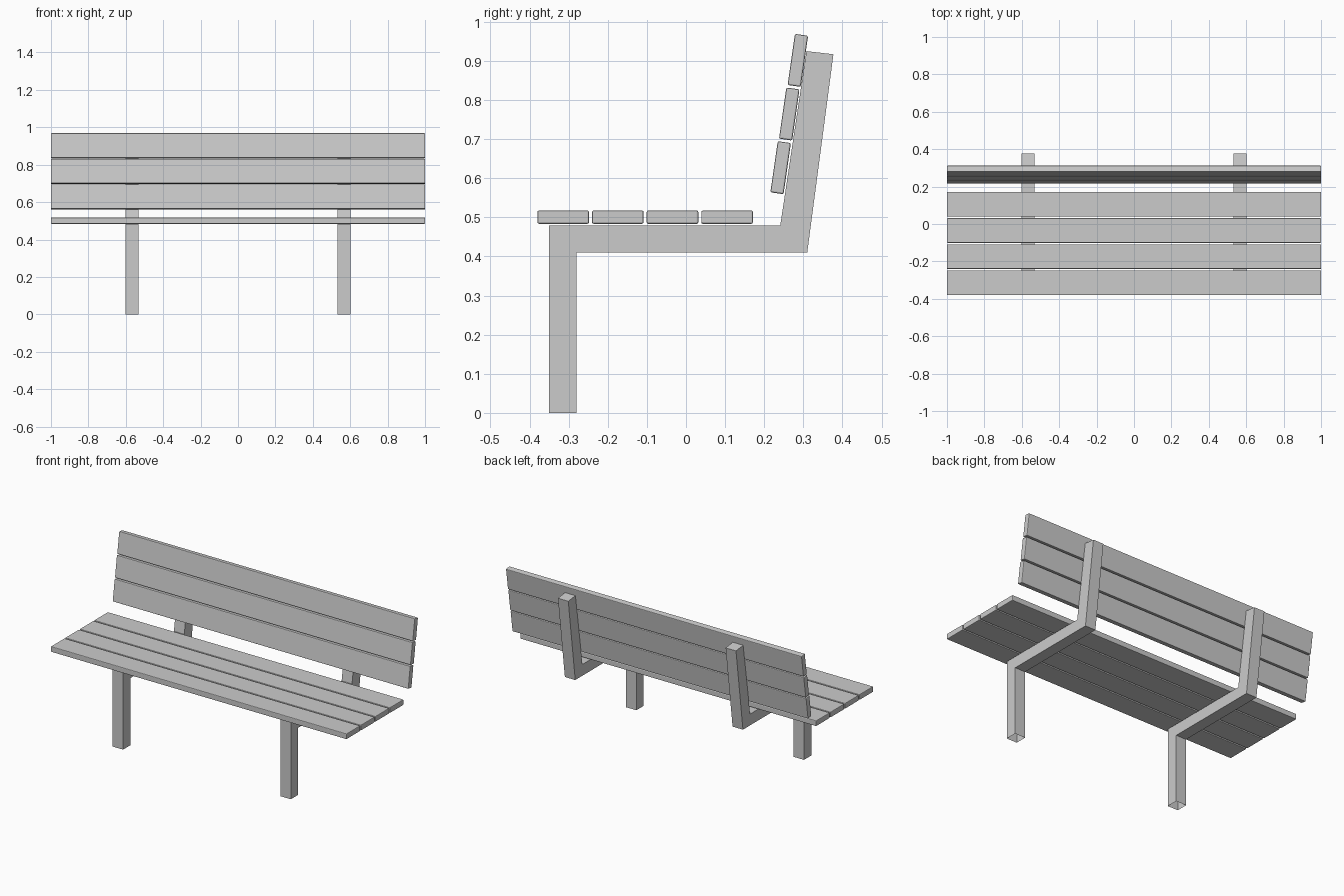
import bpy, bmesh, math

if "Cube" in bpy.data.objects:
    bpy.data.objects.remove(bpy.data.objects["Cube"])

# Bent frame profile (y, z): front leg, seat rail and leaning back post
PROFILE = [(-0.35, 0), (-0.28, 0), (-0.28, 0.41), (0.31, 0.41),
           (0.377, 0.917), (0.308, 0.925), (0.241, 0.479), (-0.35, 0.479)]


def add_object(name, bm):
    mesh = bpy.data.meshes.new(name)
    bmesh.ops.recalc_face_normals(bm, faces=bm.faces)
    bm.to_mesh(mesh)
    bm.free()
    obj = bpy.data.objects.new(name, mesh)
    bpy.context.collection.objects.link(obj)
    return obj


def frame(name, x0, x1):
    bm = bmesh.new()
    n = len(PROFILE)
    a, b = ([bm.verts.new((x, y, z)) for y, z in PROFILE] for x in (x0, x1))
    bm.faces.new(a)
    bm.faces.new(b)
    # edge 0 is the foot, left open like a tube set in the ground
    for i in range(1, n):
        j = (i + 1) % n
        bm.faces.new((a[i], a[j], b[j], b[i]))
    return add_object(name, bm)


def slat(name, y, z, tilt):
    bm = bmesh.new()
    bmesh.ops.create_cube(bm, size=1)
    bmesh.ops.scale(bm, vec=(2.0, 0.132, 0.034), verts=bm.verts)
    obj = add_object(name, bm)
    obj.location = (0, y, z)
    obj.rotation_euler.x = tilt
    bevel = obj.modifiers.new("rounded_edges", 'BEVEL')
    bevel.width = 0.004
    bevel.segments = 2
    return obj


# Two frames
frame("frame_left", -0.602, -0.532)
frame("frame_right", 0.532, 0.602)

# Seat boards
for i in range(4):
    slat(f"seat_slat_{i + 1}", -0.314 + 0.1397 * i, 0.5005, 0)

# Backrest boards, stepping up along the leaning posts
for i in range(3):
    slat(f"back_slat_{i + 1}", 0.242 + 0.022 * i, 0.627 + 0.1372 * i,
         math.radians(90 - 8.2))
